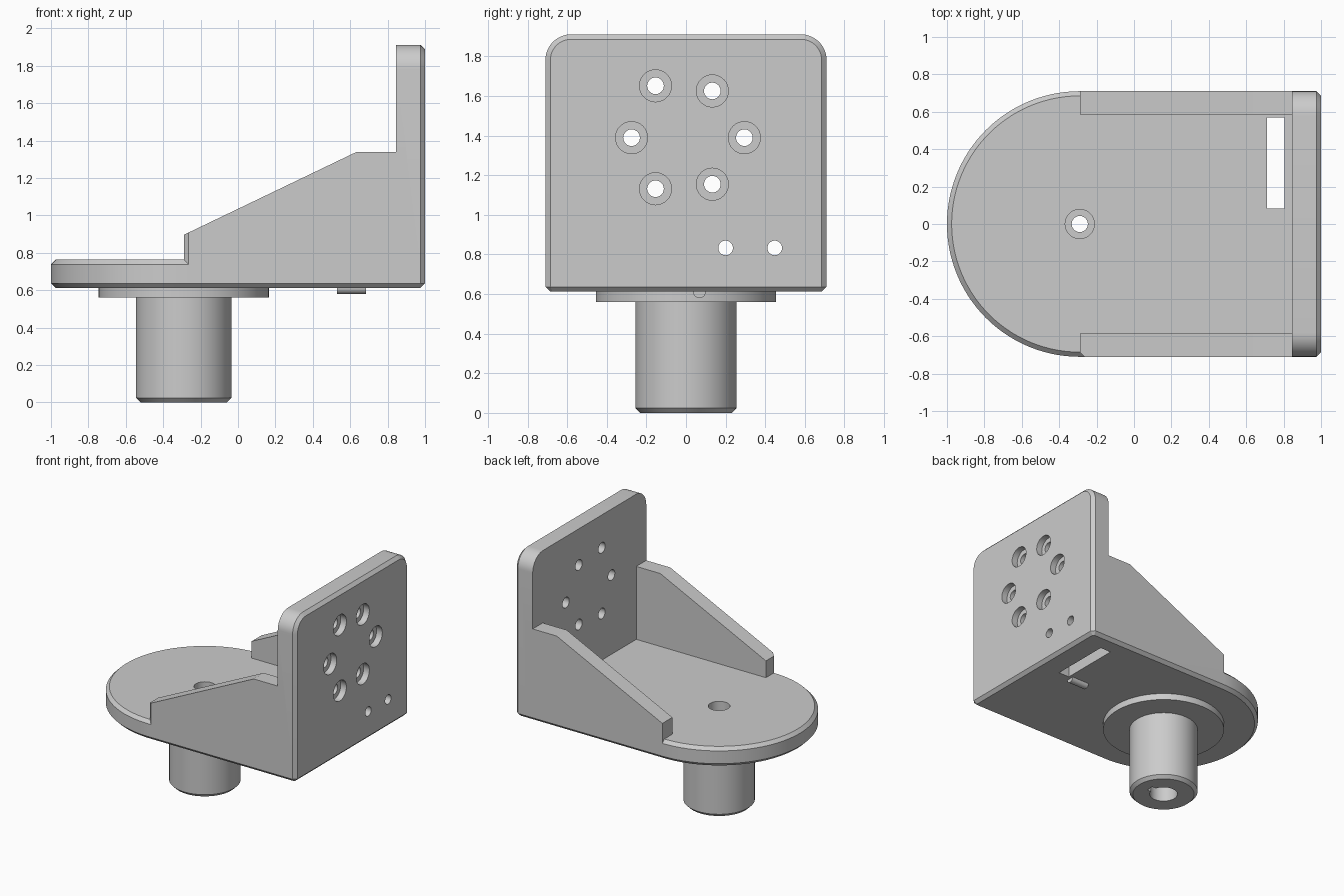
import bpy, bmesh
from math import sin, cos, pi, radians

if "Cube" in bpy.data.objects:
    bpy.data.objects.remove(bpy.data.objects["Cube"])

C = 0.025                      # chamfer size
PX, R = -0.29, 0.71            # post axis x, plate half width
Z0, Z1 = 0.612, 0.763          # base plate bottom and top


def loft(name, loops):
    """Closed solid from stacked loops with equal point counts."""
    bm = bmesh.new()
    rings = [[bm.verts.new(p) for p in l] for l in loops]
    n = len(rings[0])
    for a, b in zip(rings, rings[1:]):
        for i in range(n):
            j = (i + 1) % n
            bm.faces.new((a[i], a[j], b[j], b[i]))
    bm.faces.new(rings[0])
    bm.faces.new(rings[-1])
    bmesh.ops.recalc_face_normals(bm, faces=bm.faces)
    me = bpy.data.meshes.new(name)
    bm.to_mesh(me)
    bm.free()
    ob = bpy.data.objects.new(name, me)
    bpy.context.collection.objects.link(ob)
    return ob


def turned(name, steps, axis, c, n=48):
    """Round solid: steps of (position along axis, radius); c is the centre across it."""
    def pt(t, r, a):
        u, v = c[0] + r * cos(a), c[1] + r * sin(a)
        return (u, v, t) if axis == 'z' else (t, u, v)
    return loft(name, [[pt(t, r, 2 * pi * i / n) for i in range(n)] for t, r in steps])


def box(name, x0, x1, y0, y1, z0, z1):
    return loft(name, [[(x0, y0, z), (x1, y0, z), (x1, y1, z), (x0, y1, z)] for z in (z0, z1)])


def combine(target, other, op):
    m = target.modifiers.new("bool", 'BOOLEAN')
    m.operation, m.solver, m.object = op, 'EXACT', other
    bpy.context.view_layer.objects.active = target
    bpy.ops.object.modifier_apply(modifier=m.name)
    bpy.data.objects.remove(other)


# Base plate: half-round end, chamfered edges
def base_loop(z, inset):
    r, k = R - inset, C if inset == 0 else 0.4 * C
    pts = [(PX + r * cos(a), r * sin(a), z) for a in (pi / 2 + pi * i / 56 for i in range(57))]
    x = 1 - inset
    return pts + [(x - k, -r, z), (x, -r + k, z), (x, r - k, z), (x - k, r, z)]


body = loft("mounting_bracket", [base_loop(Z0, C), base_loop(Z0 + C, 0),
                                 base_loop(Z1 - C, 0), base_loop(Z1, C)])


# Upright plate: rounded top corners, chamfered outer face
def wall_loop(x, inset):
    w, top, r, bot = R - inset, 1.912 - inset, 0.13 - inset, 0.65 + inset
    pts = [(x, -w, bot), (x, w, bot)]
    for cy, a0 in ((w - r, 0), (r - w, 90)):
        for i in range(13):
            a = radians(a0 + 7.5 * i)
            pts.append((x, cy + r * cos(a), top - r + r * sin(a)))
    return pts


combine(body, loft("wall", [wall_loop(0.845, 0), wall_loop(1 - C, 0), wall_loop(1, C)]), 'UNION')


# Side gussets; the front one has a chamfered end corner
def gusset_loop(y, dx):
    return [(x, y, z) for x, z in ((PX + dx, 0.65), (0.9, 0.65), (0.9, 1.34),
                                   (0.635, 1.34), (PX + dx, 0.896 + 0.48 * dx))]


combine(body, loft("gusset_back", [gusset_loop(0.585, 0), gusset_loop(R, 0)]), 'UNION')
combine(body, loft("gusset_front", [gusset_loop(-0.585, 0), gusset_loop(-R + C, 0),
                                    gusset_loop(-R, C)]), 'UNION')

# Post with flange, and locating pin under the plate
combine(body, turned("post", [(0, 0.256 - C), (C, 0.256), (0.56, 0.256), (0.56, 0.455),
                              (0.65, 0.455)], 'z', (PX, 0), 64), 'UNION')
combine(body, turned("pin", [(0.53, 0.032), (0.685, 0.032)], 'x', (0.068, Z0), 24), 'UNION')

# Post bore: through hole, top counterbore, wide lower bore with keyway
cuts = [turned("cut", [(z0, r), (z1, r)], 'z', (PX, 0))
        for z0, z1, r in ((-0.1, 1, 0.043), (0.64, 1, 0.078), (-0.1, 0.45, 0.104))]
cuts.append(box("key_cut", PX, PX + 0.135, -0.03, 0.03, -0.1, 0.45))

# Slot in the base
cuts.append(box("slot_cut", 0.71, 0.805, 0.083, 0.57, 0.5, 0.9))

# Counterbored hole ring and two plain holes in the wall
for c in ((-0.154, 1.652), (0.133, 1.626), (-0.275, 1.39),
          (0.295, 1.39), (-0.154, 1.132), (0.133, 1.155)):
    cuts.append(turned("cut", [(0.8, 0.042), (0.95, 0.042), (0.95, 0.081), (1.1, 0.081)], 'x', c, 32))
for y in (0.2, 0.448):
    cuts.append(turned("cut", [(0.8, 0.037), (1.1, 0.037)], 'x', (y, 0.833), 32))
for cut in cuts:
    combine(body, cut, 'DIFFERENCE')

body.select_set(True)
bpy.context.view_layer.objects.active = body
bpy.ops.object.shade_smooth_by_angle(angle=radians(25))
